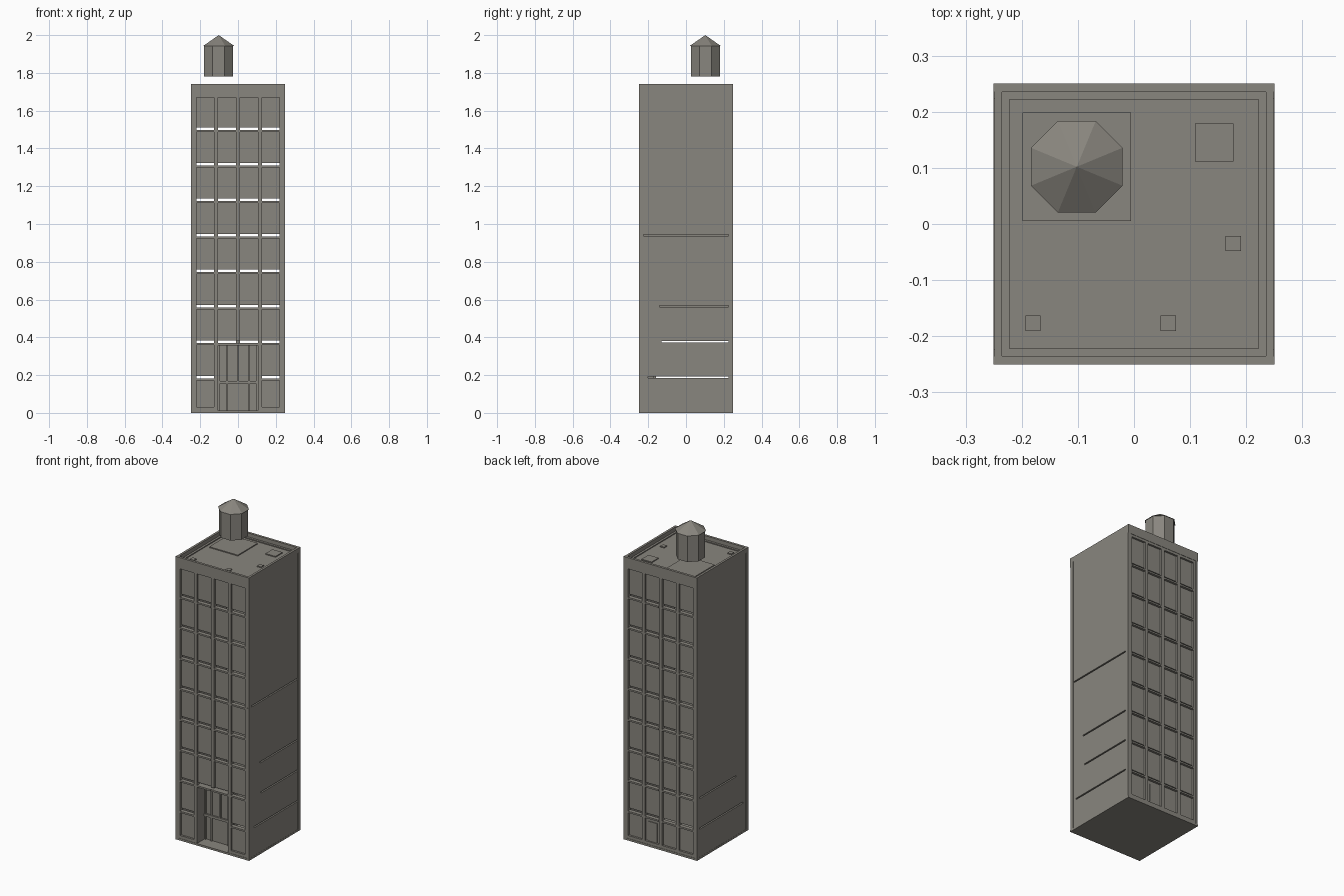
import bpy, bmesh, math
from mathutils import Matrix, Vector

cube = bpy.data.objects.get("Cube")
if cube:
    bpy.data.objects.remove(cube)

stone = bpy.data.materials.new("warm_grey")
colour = (0.25, 0.238, 0.21, 1)
stone.diffuse_color = colour
stone.use_nodes = True
stone.node_tree.nodes["Principled BSDF"].inputs["Base Color"].default_value = colour


def finish(name, bm):
    mesh = bpy.data.meshes.new(name)
    bmesh.ops.recalc_face_normals(bm, faces=bm.faces)
    bm.to_mesh(mesh)
    bm.free()
    mesh.materials.append(stone)
    obj = bpy.data.objects.new(name, mesh)
    bpy.context.collection.objects.link(obj)
    return obj


def boxes(name, spans):
    """One object from boxes given as (x range, y range, z range)."""
    bm = bmesh.new()
    for span in spans:
        lo, hi = Vector([min(s) for s in span]), Vector([max(s) for s in span])
        size = Matrix.Diagonal((hi - lo).to_4d())
        bmesh.ops.create_cube(bm, matrix=Matrix.Translation((lo + hi) / 2) @ size)
    return finish(name, bm)


HALF = 0.25
FLOOR = 0.188
GAP = 0.007
ROOF = 1.71
TOP = 1.74
BAYS = (-0.1735, -0.0585, 0.0585, 0.1735)
BAY_HALF = 0.0475
ENTRY = 0.105
ENTRY_BACK = -0.17


# Front and back facades: piers, window panels and floor ledges
def facade(side, name):
    face, recess, inner = side * 0.248, side * 0.236, side * 0.224
    edges = [-HALF] + [b + s * BAY_HALF for b in BAYS for s in (-1, 1)] + [HALF]
    piers, panels, ledges = [], [], []
    for i in range(0, len(edges), 2):
        start = 2 * FLOOR + GAP if side < 0 and i == 4 else 0
        piers.append((edges[i:i + 2], (face, inner), (start, ROOF)))
    for bay in BAYS:
        span = (bay - BAY_HALF, bay + BAY_HALF)
        entrance = side < 0 and abs(bay) < 0.1
        for k in range(2 if entrance else 0, 9):
            low = k * FLOOR + GAP if k else 0.03
            high = (k + 1) * FLOOR - GAP if k < 8 else 1.67
            panels.append((span, (recess, inner), (low, high)))
            if k:
                ledges.append((span, (side * HALF, inner),
                               (k * FLOOR - GAP - 0.01, k * FLOOR - GAP)))
    boxes(name + "_piers", piers)
    boxes(name + "_window_panels", panels)
    boxes(name + "_floor_ledges", ledges)
    boxes(name + "_lintel", [((-HALF, HALF), (face, inner), (1.67, 1.69))])
    boxes(name + "_cornice", [((-HALF, HALF), (side * HALF, side * 0.235), (1.685, TOP))])


facade(-1, "front")
facade(1, "back")


# Side walls with narrow open joints at some floors
def side_wall(side, name, joints):
    x = (side * 0.235, side * 0.249)
    spans, low = [], 0
    for level, start in joints:
        z = level * FLOOR
        spans.append((x, (-HALF, HALF), (low, z - 0.004)))
        if start > -HALF:
            spans.append((x, (-HALF, start), (z - 0.004, z + 0.004)))
        spans.append((x, (0.24, HALF), (z - 0.004, z + 0.004)))
        low = z + 0.004
    spans.append((x, (-HALF, HALF), (low, TOP)))
    boxes(name, spans)


side_wall(1, "left_wall", [(1, -0.2), (2, -0.13), (3, -0.14), (5, -HALF)])
side_wall(-1, "right_wall", [(1, -0.2), (2, -0.13)])

# Ground slab and low plinth
outer_bays = [(-HALF, -ENTRY), (ENTRY, HALF)]
boxes("ground_slab", [((-HALF, HALF), (-HALF, HALF), (0, 0.012))])
boxes("plinth", [(x, (-0.248, -0.224), (0, 0.03)) for x in outer_bays]
      + [((-HALF, HALF), (0.224, 0.248), (0, 0.03))])

# Recessed entrance with double doors and tall glazing
entry_top = 2 * FLOOR - GAP
boxes("entrance_walls", [((s * ENTRY, s * (ENTRY + 0.012)), (-0.247, ENTRY_BACK),
                          (0, entry_top)) for s in (-1, 1)])
boxes("entrance_ceiling", [((-ENTRY, ENTRY), (-0.247, ENTRY_BACK), (entry_top - 0.012, entry_top))])
boxes("entrance_back", [((-ENTRY, ENTRY), (ENTRY_BACK, ENTRY_BACK + 0.01), (0, entry_top))])
bars = [((x - 0.005, x + 0.005), (ENTRY_BACK - 0.008, ENTRY_BACK), (0.012, entry_top))
        for x in (-0.1, -0.058, 0.058, 0.1)]
bars.append(((-0.006, 0.006), (ENTRY_BACK - 0.008, ENTRY_BACK), (0.165, entry_top)))
bars.append(((-ENTRY, ENTRY), (ENTRY_BACK - 0.01, ENTRY_BACK), (0.155, 0.17)))
boxes("entrance_frame", bars)

# Back service door
boxes("back_door", [((0.03, 0.087), (0.236, 0.24), (0.03, 0.15))])

# Roof deck with parapet kerb, hatch and vents
boxes("roof_deck", [((-0.24, 0.24), (-0.24, 0.24), (1.695, ROOF))])
kerb = []
for s in (-1, 1):
    kerb.append(((s * 0.222, s * 0.236), (-0.236, 0.236), (ROOF, ROOF + 0.006)))
    kerb.append(((-0.222, 0.222), (s * 0.222, s * 0.236), (ROOF, ROOF + 0.006)))
boxes("roof_kerb", kerb)


def roof_pad(name, x, y, half, height):
    boxes(name, [((x - half, x + half), (y - half, y + half), (ROOF, ROOF + height))])


roof_pad("tank_platform", -0.102, 0.102, 0.097, 0.006)
roof_pad("roof_hatch", 0.143, 0.145, 0.034, 0.006)
for i, (x, y) in enumerate([(0.177, -0.035), (-0.18, -0.177), (0.061, -0.177)]):
    roof_pad(f"roof_vent_{i + 1}", x, y, 0.0135, 0.006)


# Eight-sided water tank and its pointed cap
def octagon(name, r_low, r_high, low, high):
    bm = bmesh.new()
    place = Matrix.Translation((-0.102, 0.102, (low + high) / 2))
    turn = Matrix.Rotation(math.pi / 8, 4, "Z")
    bmesh.ops.create_cone(bm, cap_ends=True, segments=8, radius1=r_low, radius2=r_high,
                          depth=high - low, matrix=place @ turn)
    finish(name, bm)


octagon("water_tank", 0.083, 0.083, 1.78, 1.945)
octagon("tank_cap", 0.0885, 0, 1.943, 2.0)
